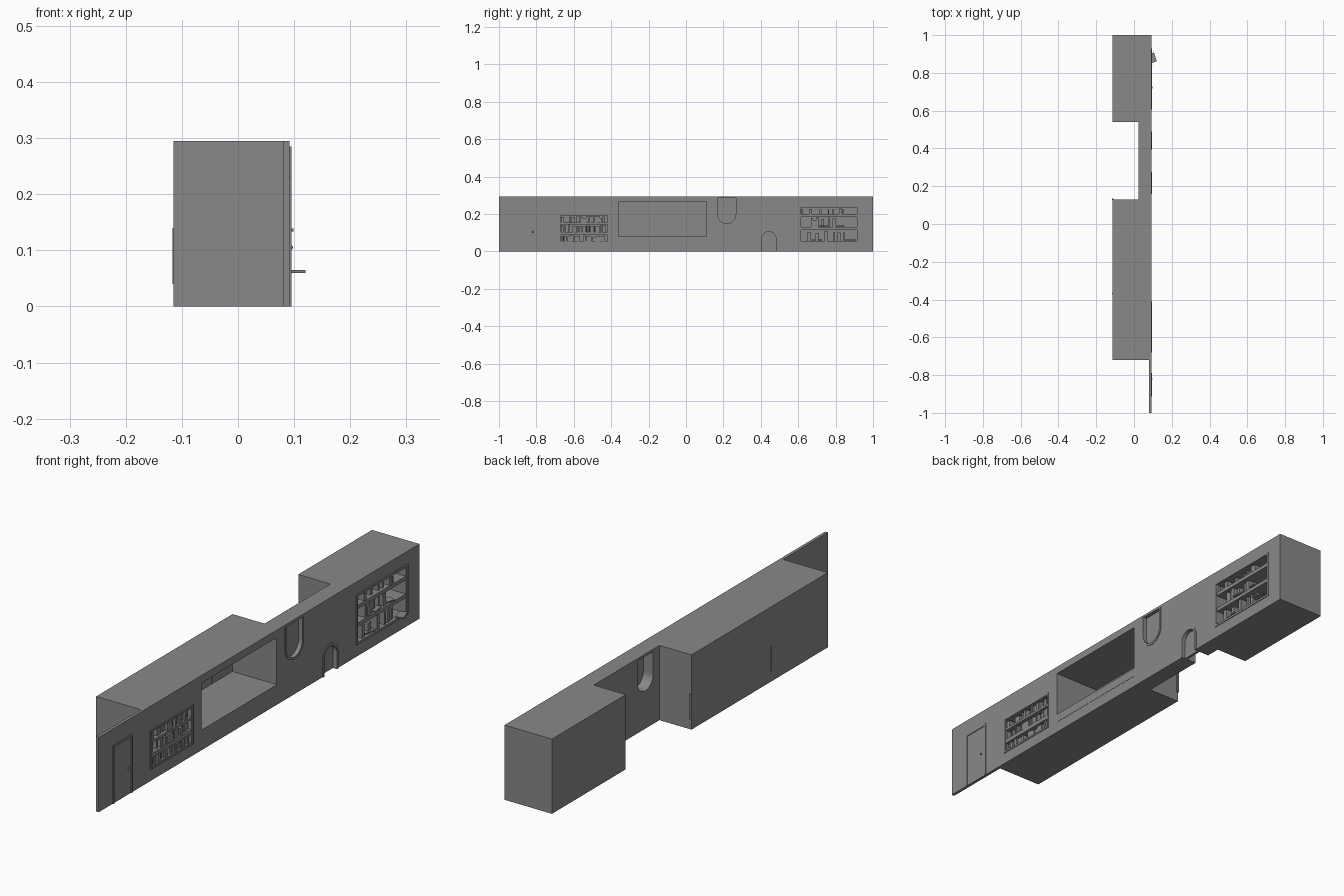
import bpy
import bmesh
import math
import random
from mathutils import Matrix

random.seed(4)
if "Cube" in bpy.data.objects:
    bpy.data.objects.remove(bpy.data.objects["Cube"], do_unlink=True)

grey = bpy.data.materials.new("plain_grey")
grey.use_nodes = True
COLOR = (0.25, 0.25, 0.25, 1)
grey.diffuse_color = COLOR
grey.node_tree.nodes["Principled BSDF"].inputs["Base Color"].default_value = COLOR

FACE = 0.092   # plane of the facade
TRIM = 0.095   # front of raised trim


def finish(name, bm):
    bmesh.ops.recalc_face_normals(bm, faces=bm.faces)
    mesh = bpy.data.meshes.new(name)
    bm.to_mesh(mesh)
    bm.free()
    mesh.materials.append(grey)
    ob = bpy.data.objects.new(name, mesh)
    bpy.context.collection.objects.link(ob)
    return ob


def prism(name, pts, x0, x1):
    """Extrude a (y, z) outline along x."""
    bm = bmesh.new()
    face = bm.faces.new([bm.verts.new((x0, y, z)) for y, z in pts])
    new = bmesh.ops.extrude_face_region(bm, geom=[face])["geom"]
    bmesh.ops.translate(bm, vec=(x1 - x0, 0, 0),
                        verts=[v for v in new if isinstance(v, bmesh.types.BMVert)])
    return finish(name, bm)


def box(name, x0, x1, y0, y1, z0, z1):
    return prism(name, [(y0, z0), (y1, z0), (y1, z1), (y0, z1)], x0, x1)


def arch(y0, y1, z0, z1, flip=False, rise=1.0, n=14):
    """Round-topped outline; flip puts the round end at the bottom."""
    r, c = (y1 - y0) / 2, (y0 + y1) / 2
    pts = [(y0, z0), (y1, z0)]
    for i in range(n + 1):
        a = math.pi * i / n
        pts.append((c + r * math.cos(a), z1 - r * rise + r * rise * math.sin(a)))
    return [(y, z0 + z1 - z) for y, z in pts] if flip else pts


def cut(target, cutter):
    mod = target.modifiers.new("cut", "BOOLEAN")
    mod.operation, mod.solver, mod.object = "DIFFERENCE", "EXACT", cutter
    bpy.context.view_layer.objects.active = target
    bpy.ops.object.modifier_apply(modifier=mod.name)
    bpy.data.objects.remove(cutter, do_unlink=True)


def frame(name, y0, y1, z0, z1, w, floor=True):
    """Raised rectangular trim on the facade."""
    ob = box(name, FACE - 0.001, TRIM, y0, y1, z0, z1)
    cut(ob, box("cutter", 0, 0.2, y0 + w, y1 - w, z0 + w if floor else z0 - 0.01, z1 - w))


# Building mass: plan outline extruded upward
plan = [(FACE, -1), (FACE, 1), (-0.115, 1), (-0.115, 0.54), (0.025, 0.54),
        (0.025, 0.13), (-0.115, 0.13), (-0.115, -0.72), (0.08, -0.72), (0.08, -1)]
bm = bmesh.new()
base = bm.faces.new([bm.verts.new((x, y, 0)) for x, y in plan])
geom = bmesh.ops.extrude_face_region(bm, geom=[base])["geom"]
bmesh.ops.translate(bm, vec=(0, 0, 0.295),
                    verts=[v for v in geom if isinstance(v, bmesh.types.BMVert)])
building = finish("building", bm)

# Large window room
cut(building, box("cutter", -0.108, 0.2, -0.36, 0.11, 0.08, 0.265))
box("window_sill_panel", FACE - 0.001, FACE + 0.001, -0.36, 0.11, 0.045, 0.08)

# Scalloped seat backs along the rear wall
step = 0.073
for i in range(7):
    y0 = -0.381 + i * step
    lo, hi = max(y0, -0.36), min(y0 + step, 0.11)
    prism("seat_back", arch(lo + 0.001, hi - 0.001, 0.08, 0.176, rise=0.7), -0.109, -0.101)
box("seat_end", -0.117, -0.108, 0.128, 0.136, 0.04, 0.14)
box("seat_rear_edge", -0.117, -0.112, -0.37, -0.366, 0.04, 0.14)

# Round-ended hatch and small arched doorway, recessed from both sides
for name, y0, y1, z0, z1, flip in [("hatch", 0.16, 0.275, 0.14, 0.285, True),
                                   ("arch_door", 0.395, 0.49, 0, 0.115, False)]:
    w = 0.009
    inner = arch(y0 + w, y1 - w, z0 + w if flip else z0 - 0.01,
                 z1 - w if not flip else z1, flip)
    cut(building, prism("cutter", inner, 0.078, 0.2))
    cut(building, prism("cutter", inner, -0.1 if flip else 0.01, 0.068))
    rim = prism(name + "_rim", arch(y0, y1, z0, z1, flip), FACE - 0.001, TRIM)
    cut(rim, prism("cutter", inner, 0, 0.2))

# Door with raised frame and knob
frame("door_frame", -0.913, -0.79, 0, 0.23, 0.008, floor=False)
bm = bmesh.new()
bmesh.ops.create_uvsphere(bm, u_segments=10, v_segments=6, radius=0.004,
                          matrix=Matrix.Translation((FACE + 0.002, -0.82, 0.105)))
finish("door_knob", bm)


def bookcase(name, y0, y1, rows, depth, fill):
    """Cut shelf openings and stand books of varied size in them."""
    for z0, z1 in rows:
        cut(building, box("cutter", FACE - depth, 0.2, y0, y1, z0, z1))
        y = y0 + 0.002
        while y < y1 - 0.02:
            wide = random.uniform(0.006, 0.018)
            if random.random() < fill:
                high = (z1 - z0) * random.uniform(0.7, 0.96)
                front = FACE - random.uniform(0.002, 0.012)
                box(name + "_book", FACE - depth - 0.001, front,
                    y, y + wide, z0 - 0.0005, z0 + high)
            y += wide + 0.001


# Bookcase with narrow shelves
bookcase("front_case", -0.67, -0.42, [(0.055, 0.088), (0.105, 0.145), (0.155, 0.19)], 0.035, 0.85)
frame("front_case_frame", -0.68, -0.41, 0.045, 0.2, 0.007)

# Bookcase with deep open shelves
rows = [(0.055, 0.115), (0.13, 0.185), (0.2, 0.235)]
bookcase("rear_case", 0.615, 0.915, rows, 0.08, 0.3)
frame("rear_case_frame", 0.605, 0.928, 0.047, 0.245, 0.009)

# Books lying loose on the deep shelves
for y, z, turn, out in [(0.88, 0.06, 0.3, 0.098), (0.7, 0.06, -0.2, 0.075),
                        (0.74, 0.134, 0.2, 0.078), (0.82, 0.134, -0.3, 0.075)]:
    book = box("lying_book", -0.016, 0.016, -0.025, 0.025, 0, 0.005)
    book.matrix_world = Matrix.Translation((out, y, z)) @ Matrix.Rotation(turn, 4, "Z")
